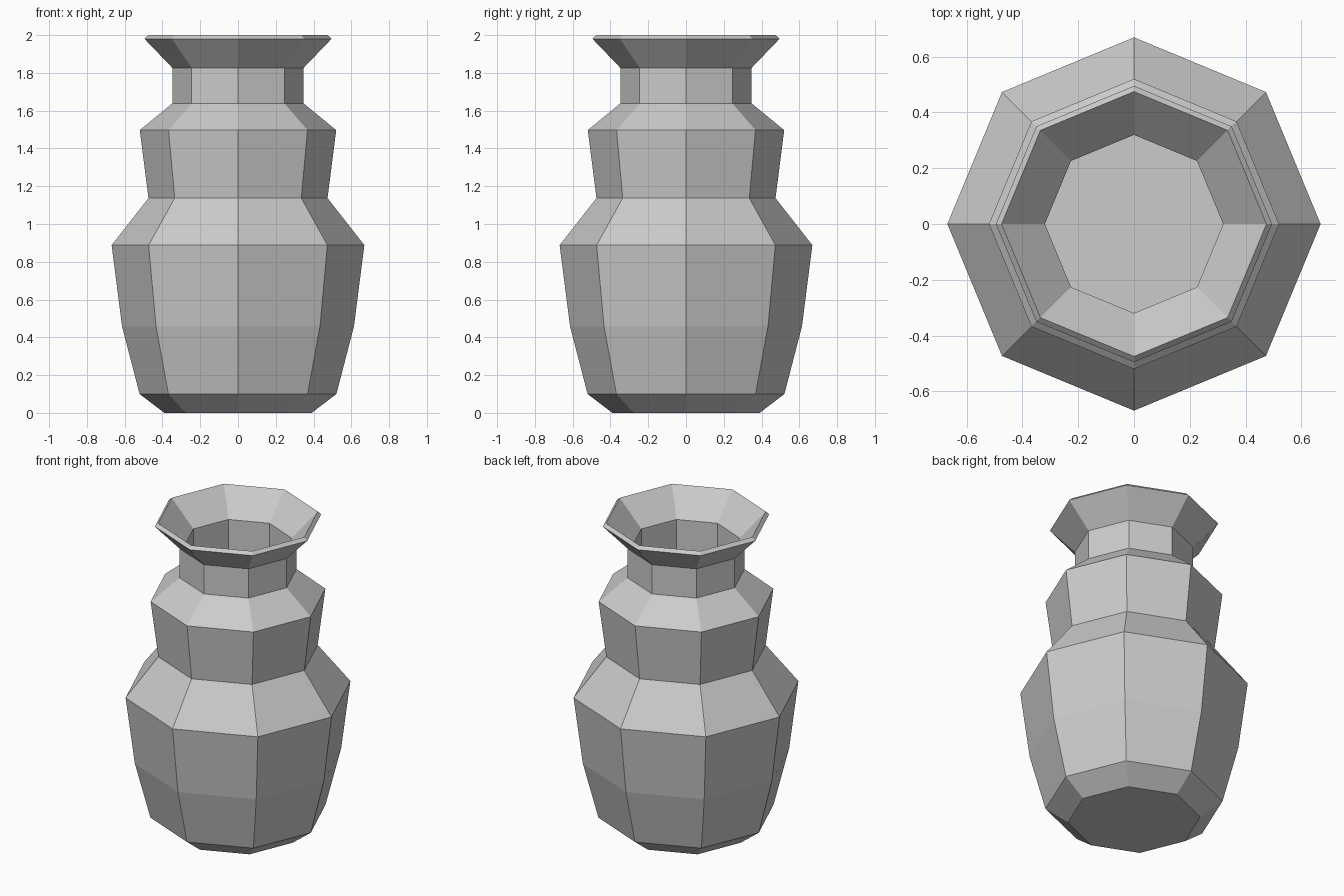
import bpy
import bmesh
from math import cos, sin, pi

cube = bpy.data.objects.get("Cube")
if cube:
    bpy.data.objects.remove(cube, do_unlink=True)

SIDES = 8
WALL = 0.027

# Outer profile as (radius, height), from base to rim
PROFILE = [
    (0.39, 0.0), (0.521, 0.10), (0.614, 0.458), (0.669, 0.888),
    (0.474, 1.137), (0.52, 1.497), (0.348, 1.638), (0.348, 1.827),
    (0.495, 1.98),
]


def make_material(name, color):
    mat = bpy.data.materials.new(name)
    mat.use_nodes = True
    mat.diffuse_color = color
    bsdf = mat.node_tree.nodes["Principled BSDF"]
    bsdf.inputs["Base Color"].default_value = color
    return mat


# Lathe the profile into eight flat sides with a closed base
bm = bmesh.new()
rings = []
for radius, height in PROFILE:
    angles = [2 * pi * i / SIDES for i in range(SIDES)]
    rings.append([bm.verts.new((radius * cos(a), radius * sin(a), height)) for a in angles])
for low, high in zip(rings, rings[1:]):
    for i in range(SIDES):
        j = (i + 1) % SIDES
        bm.faces.new((low[i], low[j], high[j], high[i]))
bm.faces.new(rings[0][::-1])

mesh = bpy.data.meshes.new("vase")
bm.to_mesh(mesh)
bm.free()
vase = bpy.data.objects.new("vase", mesh)
bpy.context.collection.objects.link(vase)
mesh.materials.append(make_material("plain grey", (0.6, 0.6, 0.6, 1.0)))

# Hollow wall thickened inward, with a bevelled lip at the rim
shell = vase.modifiers.new("wall", "SOLIDIFY")
shell.thickness = WALL
shell.offset = -1
shell.use_even_offset = True
